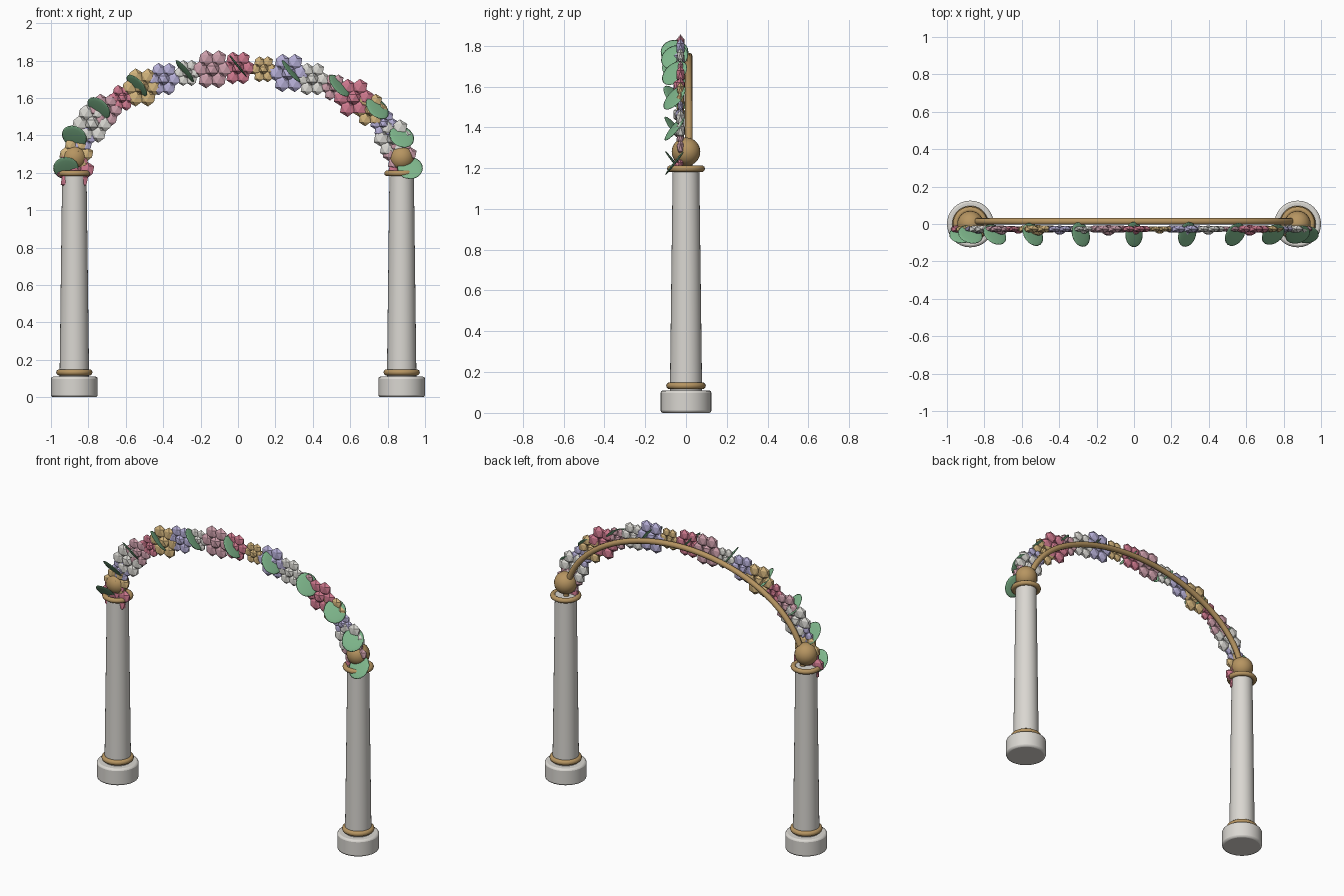
import bpy, bmesh, math
from mathutils import Matrix, Vector, Euler

if "Cube" in bpy.data.objects:
    bpy.data.objects.remove(bpy.data.objects["Cube"])

def material(name, rgb):
    m = bpy.data.materials.new(name)
    m.diffuse_color = (*rgb, 1)
    m.use_nodes = True
    m.node_tree.nodes["Principled BSDF"].inputs["Base Color"].default_value = m.diffuse_color
    return m

STONE = material("stone", (0.70, 0.68, 0.64))
GOLD = material("antique gold", (0.47, 0.30, 0.12))
LEAF = material("leaf green", (0.21, 0.47, 0.26))
BLOOMS = [material("rose", (0.62, 0.19, 0.27)),
          material("honey", (0.64, 0.45, 0.20)),
          material("lavender", (0.47, 0.43, 0.68)),
          material("ivory", (0.70, 0.69, 0.65)),
          material("blush", (0.60, 0.34, 0.40))]

COL_X, SPRING, RISE = 0.875, 1.215, 0.545

def finish(obj, name, mat, smooth=True):
    obj.name = name
    obj.data.materials.append(mat)
    if smooth:
        bpy.ops.object.shade_smooth_by_angle(angle=math.radians(40))
    return obj

def mesh_object(name, bm, mat):
    me = bpy.data.meshes.new(name)
    bm.to_mesh(me)
    bm.free()
    me.materials.append(mat)
    obj = bpy.data.objects.new(name, me)
    bpy.context.collection.objects.link(obj)
    return obj

def ring(name, x, z, major, minor):
    bpy.ops.mesh.primitive_torus_add(location=(x, 0, z), major_radius=major, minor_radius=minor,
                                     major_segments=36, minor_segments=10)
    finish(bpy.context.object, name, GOLD)

# Columns: plinth, tapered shaft, two gold rings and a ball on top
for side, x in (("left", -COL_X), ("right", COL_X)):
    bpy.ops.mesh.primitive_cylinder_add(vertices=32, radius=0.125, depth=0.11, location=(x, 0, 0.055))
    plinth = bpy.context.object
    bev = plinth.modifiers.new("rounded_edge", 'BEVEL')
    bev.width, bev.segments, bev.limit_method = 0.012, 2, 'ANGLE'
    finish(plinth, side + "_plinth", STONE)
    bpy.ops.mesh.primitive_cone_add(vertices=32, radius1=0.079, radius2=0.065, depth=1.10,
                                    location=(x, 0, 0.655))
    finish(bpy.context.object, side + "_shaft", STONE)
    ring(side + "_lower_ring", x, 0.133, 0.080, 0.017)
    ring(side + "_upper_ring", x, 1.197, 0.077, 0.016)
    bpy.ops.mesh.primitive_uv_sphere_add(segments=24, ring_count=14, radius=0.07, location=(x, 0, 1.28))
    finish(bpy.context.object, side + "_ball", GOLD)

# Gold arch tube
def arch(t, grow=0.0):
    return Vector(((COL_X + grow) * math.cos(t), 0, SPRING + RISE * math.sin(t)))

curve = bpy.data.curves.new("arch_tube", 'CURVE')
curve.dimensions = '3D'
curve.bevel_depth, curve.bevel_resolution = 0.018, 3
spline = curve.splines.new('POLY')
spline.points.add(40)
for i, p in enumerate(spline.points):
    v = arch(math.pi * i / 40)
    p.co = (v.x * 0.985, 0.014, v.z - 0.012, 1)
spline.use_smooth = True
curve.materials.append(GOLD)
bpy.context.collection.objects.link(bpy.data.objects.new("arch_tube", curve))

# Flowers: six faceted petals around a fuller heart, in three sizes
def blob(bm, centre, radius, depth):
    bmesh.ops.create_icosphere(bm, subdivisions=1, radius=1,
        matrix=Matrix.Translation(centre) @ Matrix.Diagonal((radius, depth, radius, 1)))

for i in range(21):
    s = (1.0, 0.85, 0.68)[i % 3]
    c = arch(math.pi * (1 - i / 20)) + Vector((0, -0.027, 0))
    bm = bmesh.new()
    blob(bm, c + Vector((0, -0.006, 0)), 0.042 * s, 0.033 * s)
    for k in range(6):
        a = k * math.pi / 3
        blob(bm, c + Vector((math.cos(a), 0, math.sin(a))) * 0.066 * s, 0.045 * s, 0.023 * s)
    mesh_object(f"flower_{i + 1}", bm, BLOOMS[i % 5])

# Leaves: thin tilted ovals that turn along the arch
for i in range(11):
    t = math.pi * i / 10
    bm = bmesh.new()
    bmesh.ops.create_uvsphere(bm, u_segments=20, v_segments=8, radius=1,
                              matrix=Matrix.Diagonal((0.068, 0.075, 0.006, 1)))
    for f in bm.faces:
        f.smooth = True
    leaf = mesh_object(f"leaf_{i + 1}", bm, LEAF)
    leaf.location = arch(t, 0.045) + Vector((0, -0.056, 0.01))
    leaf.rotation_euler = Euler((0.9, 0, t))
